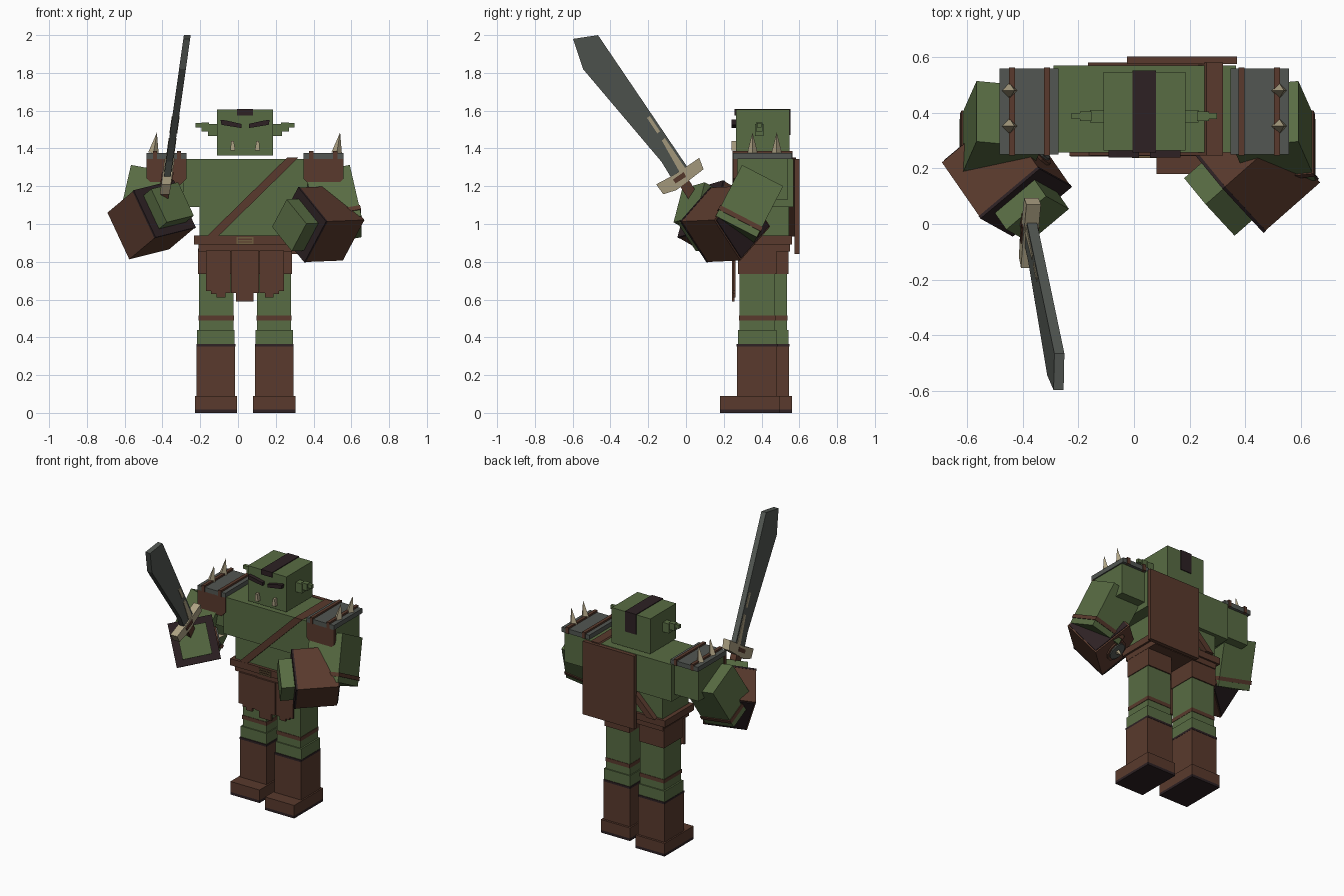
import bpy, math
from mathutils import Vector, Matrix

if "Cube" in bpy.data.objects:
    bpy.data.objects.remove(bpy.data.objects["Cube"])


def material(name, rgb):
    m = bpy.data.materials.new(name)
    m.diffuse_color = (*rgb, 1)
    m.use_nodes = True
    m.node_tree.nodes["Principled BSDF"].inputs["Base Color"].default_value = m.diffuse_color
    return m


SKIN = material("green_skin", (0.098, 0.150, 0.056))
LEATHER = material("brown_leather", (0.100, 0.042, 0.026))
DARK = material("dark_maroon", (0.026, 0.015, 0.017))
STEEL = material("slate_steel", (0.084, 0.094, 0.084))
BONE = material("bone", (0.42, 0.36, 0.23))
BRASS = material("dull_brass", (0.16, 0.11, 0.05))


def mesh(name, verts, faces, mat):
    me = bpy.data.meshes.new(name)
    me.from_pydata([tuple(v) for v in verts], [], faces)
    me.materials.append(mat)
    ob = bpy.data.objects.new(name, me)
    bpy.context.collection.objects.link(ob)
    # consistent outward normals
    import bmesh
    bm = bmesh.new()
    bm.from_mesh(me)
    bmesh.ops.recalc_face_normals(bm, faces=bm.faces)
    bm.to_mesh(me)
    bm.free()
    return ob


def loft(name, ring0, ring1, mat):
    n = len(ring0)
    sides = [(i, (i + 1) % n, n + (i + 1) % n, n + i) for i in range(n)]
    return mesh(name, list(ring0) + list(ring1),
                [tuple(range(n))[::-1], tuple(range(n, 2 * n))] + sides, mat)


def box(name, x0, x1, y0, y1, z0, z1, mat):
    r = lambda z: [(x0, y0, z), (x1, y0, z), (x1, y1, z), (x0, y1, z)]
    return loft(name, r(z0), r(z1), mat)


def plate(name, pts, y0, y1, mat):
    """Front-facing (x, z) outline extruded in y."""
    return loft(name, [(x, y0, z) for x, z in pts], [(x, y1, z) for x, z in pts], mat)


def frame(a, b):
    a = Vector(a).normalized()
    b = Vector(b)
    b = (b - a * b.dot(a)).normalized()
    return a, b, a.cross(b)


def turned_box(name, c, axes, size, mat):
    a, b, d = axes
    c = Vector(c)
    h = [s / 2 for s in size]
    ring = lambda k: [c + a * k * h[0] + b * i * h[1] + d * j * h[2]
                      for i, j in ((-1, -1), (1, -1), (1, 1), (-1, 1))]
    return loft(name, ring(-1), ring(1), mat)


def spike(name, base, tip, r, mat):
    base, tip = Vector(base), Vector(tip)
    ax = (tip - base).normalized()
    a, b, d = frame(ax, (1, 0.01, 0) if abs(ax.x) < 0.8 else (0, 1, 0))
    v = [base + b * r, base + d * r, base - b * r, base - d * r, tip]
    return mesh(name, v, [(0, 1, 2, 3), (0, 1, 4), (1, 2, 4), (2, 3, 4), (3, 0, 4)], mat)


def stud(name, c, axes, r, depth, mat):
    a, b, d = axes
    c = Vector(c)
    ring = [c + (a * math.cos(t) + d * math.sin(t)) * r
            for t in [i * math.tau / 12 for i in range(12)]]
    return loft(name, ring, [p + b * depth for p in ring], mat)


MID = 0.0375  # body centre line


def span(s, near, far):
    """x range mirrored around the centre line."""
    return sorted((MID + s * near, MID + s * far))


# head, hair strip, brows, tusks, ears
box("head", -0.11, 0.185, 0.265, 0.547, 1.362, 1.605, SKIN)
box("hair_front", -0.005, 0.08, 0.258, 0.27, 1.575, 1.608, DARK)
box("hair_top", -0.005, 0.08, 0.258, 0.553, 1.598, 1.61, DARK)
box("hair_back", -0.005, 0.08, 0.54, 0.553, 1.47, 1.608, DARK)
for s in (-1, 1):
    plate("brow", [(MID + s * x, z) for x, z in
                   ((0.02, 1.508), (0.125, 1.525), (0.13, 1.552), (0.10, 1.548), (0.02, 1.53))],
          0.24, 0.268, DARK)
    plate("tusk", [(MID + s * x, z) for x, z in
                   ((0.052, 1.39), (0.078, 1.39), (0.074, 1.44), (0.060, 1.44))],
          0.24, 0.268, BONE)
    for near, far, z0, z1, h in ((0.147, 0.195, 1.465, 1.53, 0.023),
                                 (0.19, 0.232, 1.49, 1.537, 0.017),
                                 (0.225, 0.262, 1.51, 1.535, 0.011)):
        x0, x1 = span(s, near, far)
        box("ear", x0, x1, 0.388 - h, 0.388 + h, z0, z1, SKIN)

# torso
box("chest", -0.29, 0.367, 0.258, 0.57, 1.09, 1.345, SKIN)
box("waist", -0.203, 0.285, 0.265, 0.545, 0.92, 1.09, SKIN)
plate("chest_strap", [(0.26, 1.352), (0.32, 1.352), (-0.105, 0.935), (-0.165, 0.935)],
      0.246, 0.582, LEATHER)
box("back_plate", -0.025, 0.37, 0.575, 0.602, 0.84, 1.345, LEATHER)

# belt, hips and skirt panels
box("belt", -0.232, 0.30, 0.245, 0.562, 0.892, 0.938, LEATHER)
box("hips", -0.208, 0.287, 0.262, 0.55, 0.855, 0.892, LEATHER)
for z in (0.893, 0.908, 0.924):
    box("buckle_bar", -0.005, 0.08, 0.238, 0.25, z, z + 0.008, BRASS)
for x in (-0.007, 0.074):
    box("buckle_side", x, x + 0.008, 0.238, 0.25, 0.893, 0.932, BRASS)
box("skirt_middle", -0.037, 0.112, 0.244, 0.256, 0.635, 0.86, LEATHER)
box("skirt_tip", -0.01, 0.083, 0.244, 0.256, 0.59, 0.635, LEATHER)
for s in (-1, 1):
    plate("skirt_side", [(MID + s * x, z) for x, z in
          ((0.077, 0.86), (0.207, 0.86), (0.207, 0.645), (0.18, 0.645), (0.18, 0.63),
           (0.15, 0.63), (0.15, 0.612), (0.105, 0.612), (0.105, 0.635), (0.077, 0.635))],
          0.25, 0.263, LEATHER)

# legs: one foot stands a little forward
for s, y in ((1, 0.0), (-1, 0.063)):
    def leg(name, near, far, y0, y1, z0, z1, mat):
        x0, x1 = span(s, near, far)
        box(name, x0, x1, y0 + y, y1 + y, z0, z1, mat)
    leg("shorts", 0.058, 0.248, 0.275, 0.48, 0.735, 0.87, LEATHER)
    leg("thigh", 0.062, 0.243, 0.283, 0.472, 0.44, 0.74, SKIN)
    leg("knee_strap", 0.06, 0.246, 0.28, 0.475, 0.49, 0.516, LEATHER)
    leg("calf", 0.056, 0.254, 0.275, 0.48, 0.36, 0.44, SKIN)
    leg("boot_rim", 0.052, 0.256, 0.268, 0.484, 0.352, 0.366, DARK)
    leg("boot_shaft", 0.053, 0.256, 0.27, 0.482, 0.09, 0.353, LEATHER)
    leg("boot_foot", 0.043, 0.266, 0.18, 0.497, 0.018, 0.09, LEATHER)
    leg("boot_sole", 0.043, 0.266, 0.18, 0.497, 0.0, 0.018, DARK)

# shoulders
for s in (-1, 1):
    x0, x1 = span(s, 0.31, 0.521)
    box("upper_arm", x0 + 0.008, x1 - 0.008, 0.27, 0.54, 1.13, 1.345, SKIN)
    box("shoulder_pad", x0, x1, 0.25, 0.56, 1.343, 1.375, STEEL)
    plate("shoulder_flap", [(x0, 1.345), (x1, 1.345), (x1, 1.24), (x1 - 0.03, 1.21),
                            (x0 + 0.03, 1.21), (x0, 1.24)], 0.25, 0.272, LEATHER)
    for d in (0.35, 0.477):
        a0, a1 = span(s, d - 0.011, d + 0.011)
        box("pad_strip", a0, a1, 0.246, 0.564, 1.343, 1.387, LEATHER)
    for y in (0.352, 0.48):
        x = MID + s * 0.485
        spike("shoulder_spike", (x, y, 1.375), (x + 0.018, y, 1.485), 0.028, BONE)


# bent arms: forearm, band, gauntlet, hand, stud with spike
def arm(side, elbow, elbow_axis, glove, axes, hand_shift):
    fa = frame(elbow_axis, (1, 0, 0))
    e = Vector(elbow)
    turned_box(side + "_forearm", e, fa, (0.31, 0.24, 0.245), SKIN)
    turned_box(side + "_arm_band", e + fa[0] * 0.105, fa, (0.025, 0.25, 0.255), LEATHER)
    g = Vector(glove)
    a, b, d = axes
    turned_box(side + "_gauntlet", g, axes, (0.265, 0.28, 0.28), LEATHER)
    turned_box(side + "_gauntlet_cuff", g - a * 0.134, axes, (0.009, 0.262, 0.262), DARK)
    turned_box(side + "_gauntlet_rim", g + a * 0.134, axes, (0.012, 0.283, 0.283), DARK)
    turned_box(side + "_hand", g + a * hand_shift, axes, (0.16, 0.19, 0.2), SKIN)
    stud(side + "_stud_base", g + b * 0.138, axes, 0.075, 0.012, LEATHER)
    stud(side + "_stud", g + b * 0.14, axes, 0.06, 0.018, STEEL)
    spike(side + "_stud_spike", g + b * 0.155, g + b * 0.2, 0.018, BONE)


arm("left", (0.505, 0.325, 1.10), (0.2, -0.45, -0.87), (0.44, 0.21, 1.0),
    frame((-0.75, -0.66, -0.03), (-0.424, 0.482, -0.766)), 0.145)
arm("right", (-0.48, 0.325, 1.10), (-0.2, -0.45, -0.87), (-0.46, 0.18, 1.02),
    frame((0.5, -0.72, 0.42), (0.75, 0.58, 0.2)), 0.14)


# sword: (y, z) outlines, leaning sideways with height
def sword_part(name, pts, half, mat, shift=0.0):
    cx = lambda z: -0.375 + 0.142 * (z - 1.25) + shift
    return loft(name, [(cx(z) - half, y, z) for y, z in pts],
                [(cx(z) + half, y, z) for y, z in pts], mat)


sword_part("blade", [(-0.598, 1.98), (-0.466, 2.0), (0.015, 1.29), (-0.075, 1.24),
                     (-0.13, 1.33), (-0.545, 1.82)], 0.018, STEEL)
sword_part("blade_notch_upper", [(-0.192, 1.572), (-0.137, 1.49), (-0.152, 1.48),
                                 (-0.207, 1.562)], 0.021, BONE)
sword_part("blade_notch_lower", [(-0.112, 1.455), (-0.005, 1.297), (-0.035, 1.277),
                                 (-0.128, 1.442)], 0.021, BONE)
sword_part("guard", [(-0.158, 1.21), (-0.12, 1.157), (-0.05, 1.18), (0.093, 1.29),
                     (0.07, 1.35), (-0.06, 1.262)], 0.026, BONE)
for s in (-1, 1):
    sword_part("guard_inlay", [(-0.07, 1.235), (-0.055, 1.215), (0.0, 1.25), (-0.012, 1.275)],
               0.004, LEATHER, s * 0.027)
sword_part("grip", [(-0.045, 1.22), (0.005, 1.25), (0.13, 1.05), (0.085, 1.02)], 0.022, LEATHER)
